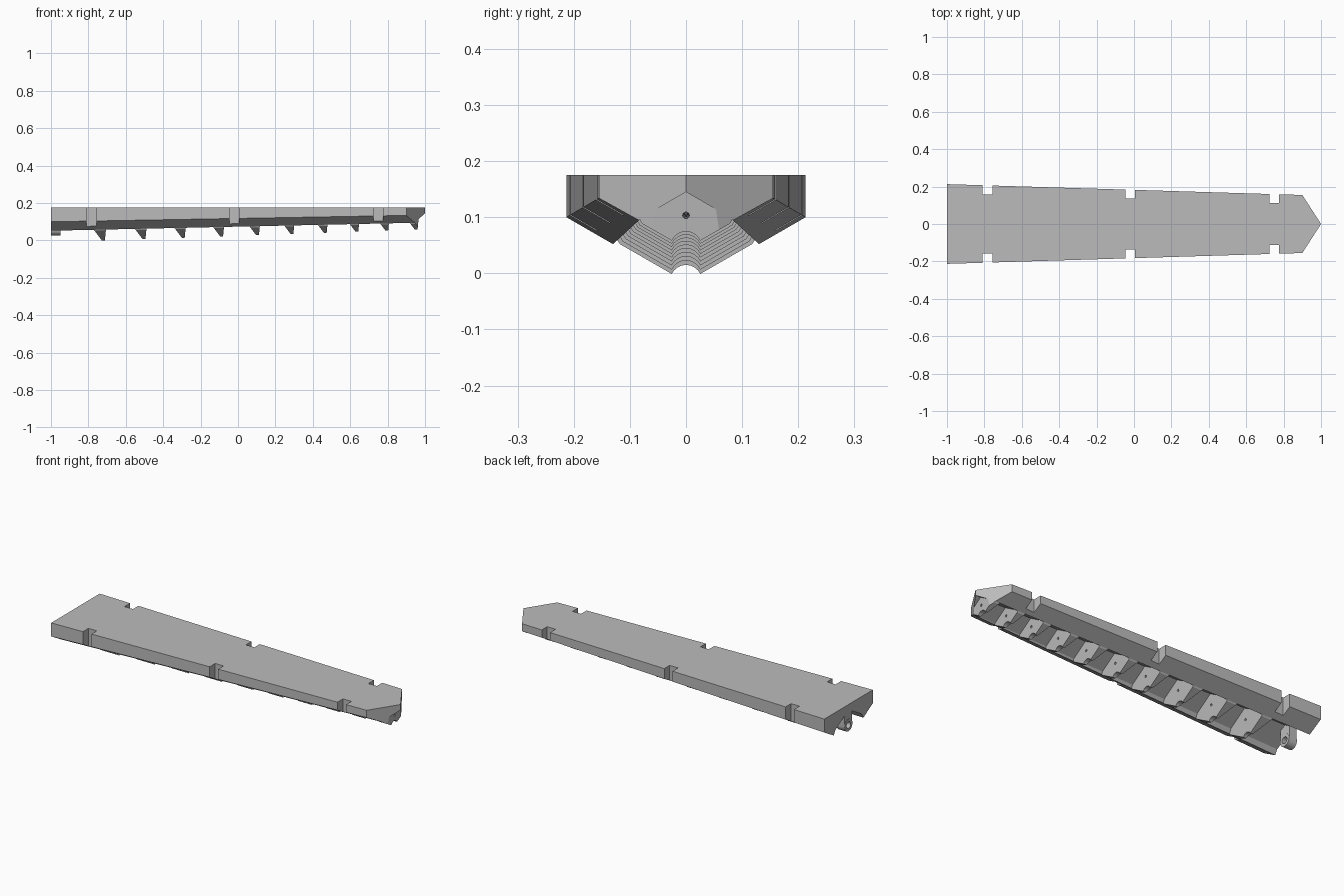
import bpy, bmesh, math
from math import sin, cos, radians

cube = bpy.data.objects.get("Cube")
if cube:
    bpy.data.objects.remove(cube, do_unlink=True)

grey = bpy.data.materials.new("plain grey")
grey.use_nodes = True
grey.diffuse_color = (0.5, 0.5, 0.5, 1)
grey.node_tree.nodes["Principled BSDF"].inputs["Base Color"].default_value = (0.5, 0.5, 0.5, 1)

TOP, RIDGE, SLOPE = 0.175, 0.145, math.tan(radians(30))


def finish(bm, name):
    bmesh.ops.recalc_face_normals(bm, faces=bm.faces)
    mesh = bpy.data.meshes.new(name)
    bm.to_mesh(mesh)
    bm.free()
    obj = bpy.data.objects.new(name, mesh)
    mesh.materials.append(grey)
    bpy.context.collection.objects.link(obj)
    return obj


def loft(bm, ring_a, ring_b):
    a = [bm.verts.new(p) for p in ring_a]
    b = [bm.verts.new(p) for p in ring_b]
    bm.faces.new(a)
    bm.faces.new(b)
    for i in range(len(a)):
        j = (i + 1) % len(a)
        bm.faces.new((a[i], a[j], b[j], b[i]))


def mirrored(half):
    """Close a half outline (u, v) that runs from u > 0 towards the middle."""
    return half + [(-u, v) for u, v in reversed(half) if abs(u) > 1e-6]


def rod(name, start, end, radius, sides=24):
    bm = bmesh.new()
    rings = [[(x, radius * cos(2 * math.pi * i / sides), z + radius * sin(2 * math.pi * i / sides))
              for i in range(sides)] for x, z in (start, end)]
    loft(bm, *rings)
    return finish(bm, name)


def cut(obj, tool, operation):
    mod = obj.modifiers.new("cut", 'BOOLEAN')
    mod.operation, mod.object, mod.solver = operation, tool, 'EXACT'
    bpy.context.view_layer.objects.active = obj
    bpy.ops.object.modifier_apply(modifier=mod.name)


def section(x):
    """Half width, shoulder height, rim corner and groove corner at x."""
    t = (x + 1) / 1.9
    hw, shoulder, rim_y = 0.213 - 0.058 * t, 0.1 + 0.034 * t, 0.13 - 0.045 * t
    rim_z = shoulder - (hw - rim_y) * SLOPE
    d = max((RIDGE - SLOPE * rim_y - rim_z) / SLOPE, 0.001)
    return hw, shoulder, (rim_y, rim_z), (rim_y - d * 0.5, rim_z + d * 0.866)


# Tapered deck with chamfered sides and a roof-shaped groove below
def deck_ring(x):
    hw, shoulder, rim, groove = section(x)
    return [(x, y, z) for y, z in mirrored([(hw, TOP), (hw, shoulder), rim, groove, (0, RIDGE)])]


bm = bmesh.new()
loft(bm, deck_ring(-1), deck_ring(1.0))
deck = finish(bm, "deck")

# Plan outline: pointed nose and three pairs of side notches
half = [(0.3, -1.1)]
for x in (-0.783, -0.02, 0.75):
    inner = section(x)[0] - 0.048
    half += [(0.3, x - 0.026), (inner, x - 0.026), (inner, x + 0.026), (0.3, x + 0.026)]
half += [(0.3, 0.9), (0.155, 0.9), (0, 1.0)]
plan = mirrored(half)
bm = bmesh.new()
loft(bm, [(x, y, -0.2) for y, x in plan], [(x, y, 0.4) for y, x in plan])
outline = finish(bm, "outline_cutter")
cut(deck, outline, 'INTERSECT')

# Row of wedge-shaped teeth filling the groove
TEETH = (-0.712, -0.495, -0.285, -0.08, 0.112, 0.296, 0.474, 0.643, 0.803, 0.96)
bm = bmesh.new()
for x in TEETH:
    rim, groove = section(x)[2:]
    shoulder = (rim[0] - 0.005, rim[1] - 0.006)
    tip = shoulder[1] - (shoulder[0] - 0.026) * SLOPE
    arc = [(0.028 * cos(radians(a)), tip - 0.012 + 0.028 * sin(radians(a))) for a in (25, 41, 57, 73, 90)]
    lower = [(rim[0] - 0.001, rim[1] + 0.001), shoulder] + arc[:-1] + [(0, arc[-1][1])]
    profile = [(0, RIDGE + 0.003)] + [(groove[0], groove[1] + 0.003)] + lower
    profile = profile + [(-y, z) for y, z in reversed(profile[1:-1])]
    loft(bm, [(x + (z - tip) * 0.1, y, z) for y, z in profile],
         [(x - 0.015 - (z - tip) * 0.75, y, z) for y, z in profile])
teeth = finish(bm, "teeth")
bore = rod("bore_cutter", (-0.96, 0.08), (1.1, 0.105), 0.006, 12)
cut(teeth, bore, 'DIFFERENCE')
cut(teeth, outline, 'INTERSECT')

# Socket tube at the blunt end, hung from the groove by a web
tube = rod("socket_tube", (-1, 0.06), (-0.95, 0.06), 0.034)
bm = bmesh.new()
web = mirrored([(0.034, 0.06), (0.034, 0.128), (0, RIDGE + 0.002)])
loft(bm, [(-0.998, y, z) for y, z in web], [(-0.952, y, z) for y, z in web])
web = finish(bm, "socket_web")
tube_bore = rod("tube_bore_cutter", (-1.1, 0.06), (-0.9, 0.06), 0.018)
for part in (tube, web):
    cut(part, tube_bore, 'DIFFERENCE')

for tool in (outline, bore, tube_bore):
    bpy.data.objects.remove(tool, do_unlink=True)
